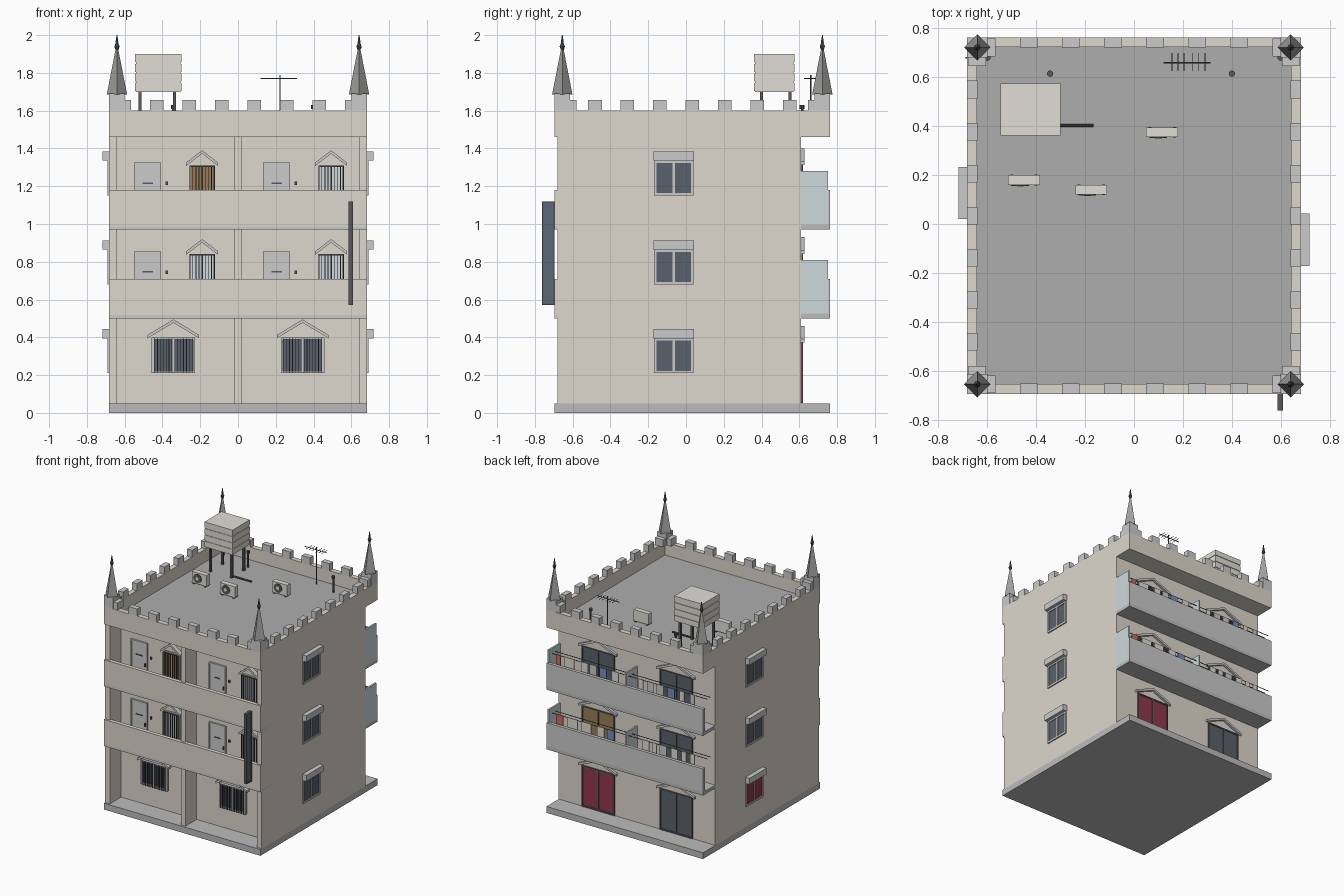
import bpy, bmesh, math, random
from mathutils import Matrix, Vector

if "Cube" in bpy.data.objects:
    bpy.data.objects.remove(bpy.data.objects["Cube"])

random.seed(4)
MATS = {}
COLORS = dict(wall=(.73, .69, .61), trim=(.6, .6, .6), slab=(.5, .5, .5), roof=(.42, .42, .42), dark=(.1, .1, .11),
              glass=(.1, .12, .15), door=(.72, .72, .7), panel=(.62, .7, .73), cream=(.75, .73, .67),
              red=(.6, .15, .13), blue=(.18, .27, .5), maroon=(.28, .04, .07), brown=(.32, .2, .09),
              sign=(.1, .14, .19), spire=(.35, .35, .34))


def finish(name, bm, color):
    bmesh.ops.recalc_face_normals(bm, faces=bm.faces)
    me = bpy.data.meshes.new(name)
    bm.to_mesh(me)
    bm.free()
    if color not in MATS:
        MATS[color] = bpy.data.materials.new(color)
        MATS[color].diffuse_color = (*COLORS[color], 1)
    me.materials.append(MATS[color])
    ob = bpy.data.objects.new(name, me)
    bpy.context.collection.objects.link(ob)
    return ob


def boxes(name, color, *items):
    """One object from boxes given as (x0, x1, y0, y1, z0, z1)."""
    bm = bmesh.new()
    for x0, x1, y0, y1, z0, z1 in items:
        m = Matrix.Translation(((x0 + x1) / 2, (y0 + y1) / 2, (z0 + z1) / 2)) @ Matrix.Diagonal((x1 - x0, y1 - y0, z1 - z0, 1))
        bmesh.ops.create_cube(bm, size=1, matrix=m)
    return finish(name, bm, color)


def rods(name, color, *items, seg=10):
    """One object from cones/cylinders given as (start, end, r0, r1)."""
    bm = bmesh.new()
    for a, b, r0, r1 in items:
        a, b = Vector(a), Vector(b)
        m = Matrix.Translation((a + b) / 2) @ (b - a).to_track_quat('Z', 'Y').to_matrix().to_4x4()
        bmesh.ops.create_cone(bm, cap_ends=True, segments=seg, radius1=r0, radius2=r1, depth=(b - a).length, matrix=m)
    return finish(name, bm, color)


def gable(name, cx, w, eave, peak, y0, y1, t=.018):
    """Chevron hood over an opening, extruded along y."""
    bm = bmesh.new()
    pts = [(-w, eave), (0, peak), (w, eave), (w, eave - t), (0, peak - t), (-w, eave - t)]
    a = [bm.verts.new((cx + x, y0, z)) for x, z in pts]
    b = [bm.verts.new((cx + x, y1, z)) for x, z in pts]
    for i in range(6):
        j = (i + 1) % 6
        bm.faces.new((a[i], a[j], b[j], b[i]))
    for v in (a, b):
        bm.faces.new((v[0], v[1], v[4], v[5]))
        bm.faces.new((v[1], v[2], v[3], v[4]))
    return finish(name, bm, "trim")


def frame(x0, x1, y0, y1, z0, z1, t, mullion=True):
    f = [(x0, x0 + t, y0, y1, z0, z1), (x1 - t, x1, y0, y1, z0, z1),
         (x0 + t, x1 - t, y0, y1, z0, z0 + t), (x0 + t, x1 - t, y0, y1, z1 - t, z1)]
    c = (x0 + x1) / 2
    return f + ([(c - t / 2, c + t / 2, y0, y1, z0 + t, z1 - t)] if mullion else [])


W, FRONT, BACK, REC = .682, -.68, .61, -.54
F, B = -.695, .763
FLOORS = (0, .47, .94)

# Main mass, recessed front galleries, base
boxes("base_slab", "slab", (-W, W, F, B, 0, .05))
boxes("building_body", "wall", (-W, W, REC, BACK, .05, 1.46))
boxes("gallery_walls", "wall", *[(a, b, FRONT, REC, .05, 1.46) for a, b in ((-W, -.64), (-.02, .018), (.642, W))])
for z in (.5, .97):
    boxes("gallery_floor", "trim", (-W, W, F, REC, z, z + .018))
    boxes("gallery_parapet", "wall", (-W, W, F, F + .03, z + .018, z + .21))
    boxes("balcony_floor", "slab", (-W, W, BACK, B, z, z + .025))
    boxes("balcony_parapet", "trim", (-W, W, B - .025, B, z + .025, z + .21))
    boxes("balcony_glass_screens", "panel", (.668, W, BACK, B - .012, z + .025, z + .31),
          (-.006, .006, BACK, B - .012, z + .025, z + .31))

# Roof deck, parapet walls and merlons
boxes("roof_deck", "roof", (-W + .04, W - .04, F + .04, B - .04, 1.462, 1.5))
boxes("roof_parapet", "wall", (-W, W, F, F + .04, 1.46, 1.6), (-W, W, B - .04, B, 1.46, 1.6),
      (-W, -W + .04, F + .04, B - .04, 1.46, 1.6), (W - .04, W, F + .04, B - .04, 1.46, 1.6))
boxes("roof_underside", "wall", (-W + .04, W - .04, F + .04, B - .04, 1.46, 1.462))
mer = []
for i in range(6):
    c = (i - 2.5) * .172
    mer += [(c - .036, c + .036, y, y + .042, 1.6, 1.656) for y in (F, B - .042)]
for i in range(7):
    c = .034 + (i - 3) * .172
    mer += [(x, x + .042, c - .036, c + .036, 1.6, 1.656) for x in (-W, W - .042)]
boxes("merlons", "trim", *mer)

# Corner spires: stepped block, four-sided spike, finial
for x in (-.641, .641):
    for y in (-.655, .722):
        boxes("spire_block", "trim", (x - .041, x + .041, y - .041, y + .041, 1.6, 1.69),
              (x - .075 if x > 0 else x - .041, x + .041 if x > 0 else x + .075, y - .036, y + .036, 1.6, 1.656),
              (x - .036, x + .036, y - .075 if y > 0 else y - .041, y + .041 if y > 0 else y + .075, 1.6, 1.656))
        rods("spire", "spire", ((x, y, 1.685), (x, y, 1.925), .054, .007), seg=4)
        rods("spire_finial", "dark", ((x, y, 1.92), (x, y, 1.94), .007, .014), ((x, y, 1.94), (x, y, 1.96), .014, .006),
             ((x, y, 1.96), (x, y, 2.0), .008, .002), seg=8)

# Ground-floor front windows with bars and hoods
for c in (-.342, .342):
    x0, x1, z0, z1 = c - .115, c + .115, .21, .4
    boxes("ground_window_glass", "glass", (x0, x1, REC - .005, REC, z0, z1))
    boxes("ground_window_frame", "trim", *frame(x0, x1, REC - .02, REC, z0, z1, .012))
    bars = [x0 + .23 * (i + 1) / 15 for i in range(14)]
    boxes("ground_window_bars", "dark", *[(b - .002, b + .002, REC - .026, REC - .02, z0, z1) for b in bars])
    gable("ground_window_hood", c, .136, .413, .495, REC - .035, REC)

# Gallery flats: doors, barred windows and hoods
for k, dz in enumerate(FLOORS[1:]):
    for n, ox in enumerate((0, .683)):
        x0, x1, z0, z1 = -.55 + ox, -.407 + ox, dz + .048, dz + .385
        boxes("flat_door_frame", "trim", *frame(x0, x1, REC - .014, REC, z0, z1, .008, False))
        boxes("flat_door", "door", (x0 + .008, x1 - .008, REC - .008, REC, z0, z1 - .008))
        boxes("door_fittings", "dark", (x0 + .045, x0 + .1, REC - .012, REC, dz + .272, dz + .28),
              (x1 - .018, x1 - .01, REC - .02, REC, dz + .2, dz + .225),
              (x1 + .024, x1 + .036, REC - .01, REC, dz + .266, dz + .285))
        c = -.19 + ox
        a, b, z0, z1 = c - .068, c + .068, dz + .17, dz + .37
        boxes("flat_window_glass", "brown" if (k, n) == (1, 0) else "panel", (a, b, REC - .005, REC, z0, z1))
        boxes("flat_window_frame", "trim", *frame(a, b, REC - .014, REC, z0, z1, .008))
        boxes("flat_window_bars", "dark", (a, b, REC - .03, REC - .024, z0, z0 + .006),
              (a, b, REC - .03, REC - .024, z1 - .006, z1),
              *[(a + i * .0165, a + i * .0165 + .004, REC - .03, REC - .024, z0, z1) for i in range(9)])
        gable("flat_window_hood", c, .085, dz + .385, dz + .45, REC - .035, REC)

# Rear sliding doors with hoods
rear = {(0, 0): "maroon", (1, 0): "brown"}
for k, dz in enumerate(FLOORS):
    for n, c in enumerate((.335, -.345)):
        x0, x1, z0, z1 = c - .143, c + .143, dz + .052, dz + .375
        boxes("rear_door_glass", rear.get((k, n), "glass"), (x0, x1, BACK, BACK + .004, z0, z1))
        boxes("rear_door_frame", "dark", *frame(x0, x1, BACK, BACK + .01, z0, z1, .01))
        gable("rear_door_hood", c, .165, dz + .39, dz + .46, BACK, BACK + .018)

# Side windows with sill and boxy hood; the left side is the right turned half way round
for dz in FLOORS:
    for s, c in ((1, -.065), (-1, .127)):
        def side(items):
            return [(min(s * a, s * b), max(s * a, s * b), c + p, c + q, lo + dz, hi + dz) for p, q, a, b, lo, hi in items]
        boxes("side_window_glass", "maroon" if s < 0 and dz == 0 else "glass",
              *side([(-.1, .1, W, W + .003, .215, .395)]))
        boxes("side_window_frame", "trim", *side(frame(-.105, .105, W, W + .009, .21, .395, .013)))
        boxes("side_window_hood", "trim", *side([(-.107, .107, W, W + .035, .395, .443)]))

# Laundry rails and hanging clothes on the rear balconies
for dz in FLOORS[1:]:
    z = dz + .305
    for y in (.68, .72):
        rods("laundry_rail", "dark", ((-.69, y, z), (.66, y, z), .003, .003), seg=6)
    x = -.58
    while x < .62:
        w = random.choice((.04, .06, .09))
        if abs(x + w / 2) > .06:
            col = random.choice(("cream", "trim", "cream", "red", "blue"))
            boxes("laundry", col, (x, x + w, .717, .723, z - random.uniform(.08, .13), z + .003))
        x += w + random.uniform(.015, .06)

# Water tank with ribs, legs and outlet pipe
boxes("water_tank", "cream", (-.54, -.305, .365, .57, 1.7, 1.895))
boxes("tank_ribs", "cream", *[(-.545, -.3, .361, .575, z, z + .042) for z in (1.705, 1.755, 1.805, 1.857)])
boxes("tank_legs", "dark", *[(x - .008, x + .008, y - .008, y + .008, 1.5, 1.7) for x in (-.52, -.335) for y in (.4, .55)])
rods("tank_pipe", "dark", ((-.32, .403, 1.515), (-.165, .403, 1.515), .007, .007))

# Vent pipes and corner drains
for x, y, h in ((-.343, .615, 1.63), (.4, .615, 1.63), (-.6, .68, 1.56), (.6, .68, 1.56)):
    rods("vent_pipe", "dark", ((x, y, 1.5), (x, y, h), .007, .007), ((x, y, h - .02), (x, y, h), .013, .013))

# Aerial
rods("aerial", "dark", ((.222, .66, 1.5), (.222, .66, 1.79), .004, .004), ((.12, .66, 1.77), (.312, .66, 1.77), .003, .003),
     *[((x, .625, 1.77), (x, .7, 1.77), .002, .002) for x in (.155, .18, .205, .24, .265, .29)], seg=6)

# Air-conditioning units
for x, y in ((.115, .375), (-.45, .18), (-.175, .14)):
    boxes("cooling_unit", "cream", (x - .065, x + .065, y - .02, y + .02, 1.508, 1.595))
    boxes("cooling_unit_feet", "dark", *[(x + d - .006, x + d + .006, y - .022, y + .022, 1.5, 1.508) for d in (-.05, .05)])
    rods("cooling_fan", "dark", ((x - .015, y - .024, 1.552), (x - .015, y - .02, 1.552), .035, .035), seg=20)
    rods("cooling_fan_hub", "cream", ((x - .015, y - .026, 1.552), (x - .015, y - .02, 1.552), .014, .014), seg=12)

# Projecting blank sign
boxes("sign_panel", "sign", (.59, .606, -.755, F, .58, 1.11))
boxes("sign_frame", "dark", (.586, .61, -.763, -.755, .57, 1.12), (.586, .61, -.703, F, .57, 1.12),
      (.586, .61, -.755, -.703, .57, .58), (.586, .61, -.755, -.703, 1.11, 1.12))

for m in bpy.data.materials:
    if m.users and not m.is_grease_pencil:
        m.use_nodes = True
        m.node_tree.nodes["Principled BSDF"].inputs["Base Color"].default_value = m.diffuse_color
